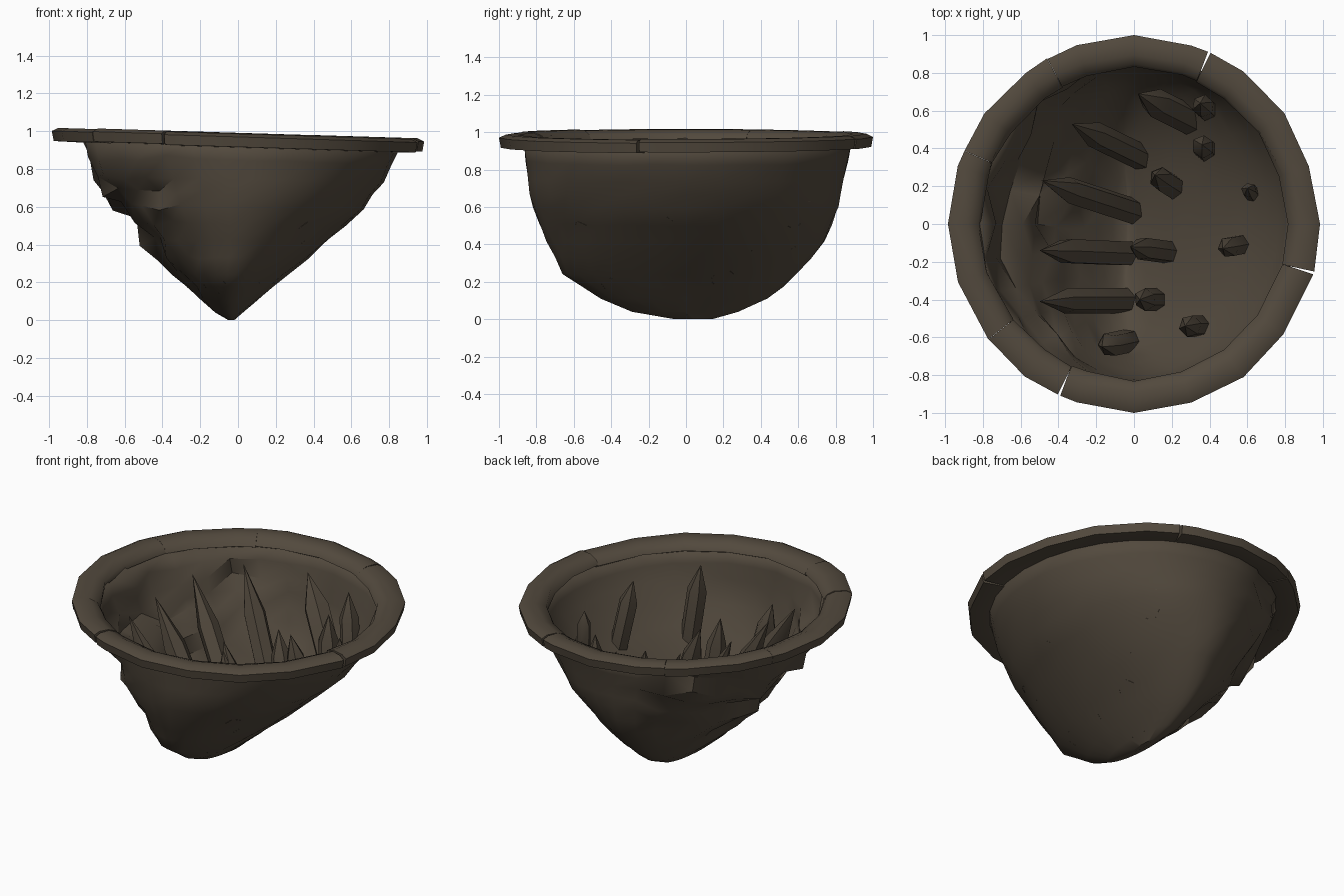
import bpy, bmesh, math, random
from mathutils import Vector
from mathutils.bvhtree import BVHTree

if "Cube" in bpy.data.objects:
    bpy.data.objects.remove(bpy.data.objects["Cube"])

random.seed(11)
earth = bpy.data.materials.new("dark earth brown")
earth.diffuse_color = (0.085, 0.067, 0.047, 1)
earth.use_nodes = True
earth.node_tree.nodes["Principled BSDF"].inputs["Base Color"].default_value = earth.diffuse_color


def finish(name, bm, angle):
    bmesh.ops.recalc_face_normals(bm, faces=bm.faces)
    me = bpy.data.meshes.new(name)
    bm.to_mesh(me)
    bm.free()
    ob = bpy.data.objects.new(name, me)
    bpy.context.collection.objects.link(ob)
    me.materials.append(earth)
    bpy.ops.object.select_all(action='DESELECT')
    ob.select_set(True)
    bpy.context.view_layer.objects.active = ob
    bpy.ops.object.shade_smooth_by_angle(angle=math.radians(angle))
    return ob


def bridge(bm, a, b):
    n = len(a)
    for i in range(n):
        j = (i + 1) % n
        bm.faces.new((a[i], a[j], b[j], b[i]))


# Pit wall: wedge-bottomed bowl (z, x left, x right, y front, y back)
LEVELS = [(0.0, -.05, -.02, -.06, .14), (.04, -.12, .025, -.29, .28),
          (.11, -.20, .11, -.46, .44), (.24, -.33, .26, -.66, .60),
          (.42, -.48, .47, -.745, .74), (.60, -.64, .66, -.82, .82),
          (.75, -.74, .77, -.85, .85), (.94, -.83, .86, -.87, .89)]
rows = []
for lo, hi in zip(LEVELS, LEVELS[1:]):
    rows.append(lo)
    if lo[0] >= .11:
        rows.append(tuple((p + q) / 2 for p, q in zip(lo, hi)))
rows.append(LEVELS[-1])

bm = bmesh.new()
SEG = 30
rings = []
for k, (z, xl, xr, yf, yb) in enumerate(rows):
    ring = []
    pinch = 1 + .2 * (1 - z / .94)          # sharper corners towards the wedge
    for i in range(SEG):
        t = math.tau * i / SEG
        c, s = math.cos(t), math.sin(t)
        x = (xl + xr) / 2 + (xr - xl) / 2 * math.copysign(abs(c) ** pinch, c)
        y = (yf + yb) / 2 + (yb - yf) / 2 * s
        v = Vector((x, y, z * (1 - .031 * x)))
        # crumbling on the left side, nearly smooth packed earth on the right
        if 0 < k < len(rows) - 1:
            w = min(1, max(.15, (-x - .12) / .3)) * min(1, z / .3)
            v += Vector((c, s, -.3)) * random.uniform(-.05, .045) * w
            v.z += random.uniform(-.025, .025) * w
        ring.append(bm.verts.new(v))
    rings.append(ring)
for a, b in zip(rings, rings[1:]):
    bridge(bm, a, b)
bm.faces.new(rings[0])
rough = [f for f in bm.faces if f.calc_center_median().x < -.2]
bmesh.ops.triangulate(bm, faces=rough)
bm.normal_update()
tree = BVHTree.FromBMesh(bm)
wall = finish("pit_wall", bm, 40)
mod = wall.modifiers.new("thickness", 'SOLIDIFY')
mod.thickness = .012
mod.offset = -1

# Rim: broken arc pieces, tilted down to the right
SECTION = [(.99, -.035), (1.0, .018), (.965, .035), (.89, .034), (.84, .012), (.825, -.02), (.86, -.038)]
BREAKS = [-114, -15, 66, 118, 157, 218, 246]
GAPS = {-114, -15, 66, 246}
for n, (a0, a1) in enumerate(zip(BREAKS, BREAKS[1:])):
    bm = bmesh.new()
    angs = [a0] + [t for t in range(-126, 260, 18) if a0 + 4 < t < a1 - 4] + [a1]
    lift = random.uniform(-.004, .004)
    prev = first = None
    for t in angs:
        wob = 1 if t % 90 == 0 else random.uniform(.987, 1.003)
        ring = []
        for rad, h in SECTION:
            # cracks open towards the outside
            gap = max(.03, (rad - .85) * 3) if t in GAPS else .03
            shift = gap if t == a0 else -gap if t == a1 else 0
            r = math.radians(t + shift)
            rr = rad * wob if rad > .9 else rad + random.uniform(-.008, .008)
            x, y = rr * .985 * math.cos(r), rr * math.sin(r)
            ring.append(bm.verts.new((x, y, .955 - .031 * x + h + lift)))
        if prev:
            bridge(bm, prev, ring)
        else:
            first = ring
        prev = ring
    bm.faces.new(first)
    bm.faces.new(prev)
    finish(f"rim_piece_{n + 1}", bm, 50)

# Stakes: base point, tip point, radius; feet are cut to follow the wall
STAKES = [((.06, .34, .04), (-.33, .53, .92), .068), ((.00, .07, .01), (-.49, .23, .93), .068),
          ((-.03, -.16, .0), (-.50, -.14, .92), .068), ((-.03, -.41, .05), (-.50, -.41, .90), .066),
          ((.34, .53, .30), (.02, .69, .90), .08), ((.22, .19, .18), (.11, .26, .72), .062),
          ((.20, -.15, .14), (-.02, -.12, .75), .06), ((.13, -.40, .12), (.03, -.40, .70), .06),
          ((-.03, -.62, .22), (-.17, -.65, .75), .062), ((.40, .59, .36), (.35, .64, .88), .06),
          ((.38, .39, .30), (.36, .42, .82), .06), ((.63, .15, .52), (.60, .19, .82), .04),
          ((.57, -.11, .46), (.47, -.13, .93), .055), ((.36, -.54, .36), (.27, -.54, .93), .062)]
for n, (base, tip, rad) in enumerate(STAKES):
    base, tip = Vector(base), Vector(tip)
    d = tip - base
    q = d.to_track_quat('Z', 'Y')
    bm = bmesh.new()
    foot, top_ring = [], []
    for i in range(6):
        t = math.tau * i / 6 + .3 * n
        o = q @ Vector((math.cos(t), math.sin(t), 0)) * rad * random.uniform(.94, 1.1)
        high = base + d * .7 + o
        hit = tree.ray_cast(high, -d.normalized())[0]
        low = hit if hit and (hit - high).length < d.length else base + d * .1 + o
        foot.append(bm.verts.new(low))
        top_ring.append(bm.verts.new(high))
    bridge(bm, foot, top_ring)
    top = bm.verts.new(tip)
    for i in range(6):
        bm.faces.new((top_ring[i], top_ring[(i + 1) % 6], top))
    finish(f"stake_{n + 1}", bm, 50)
